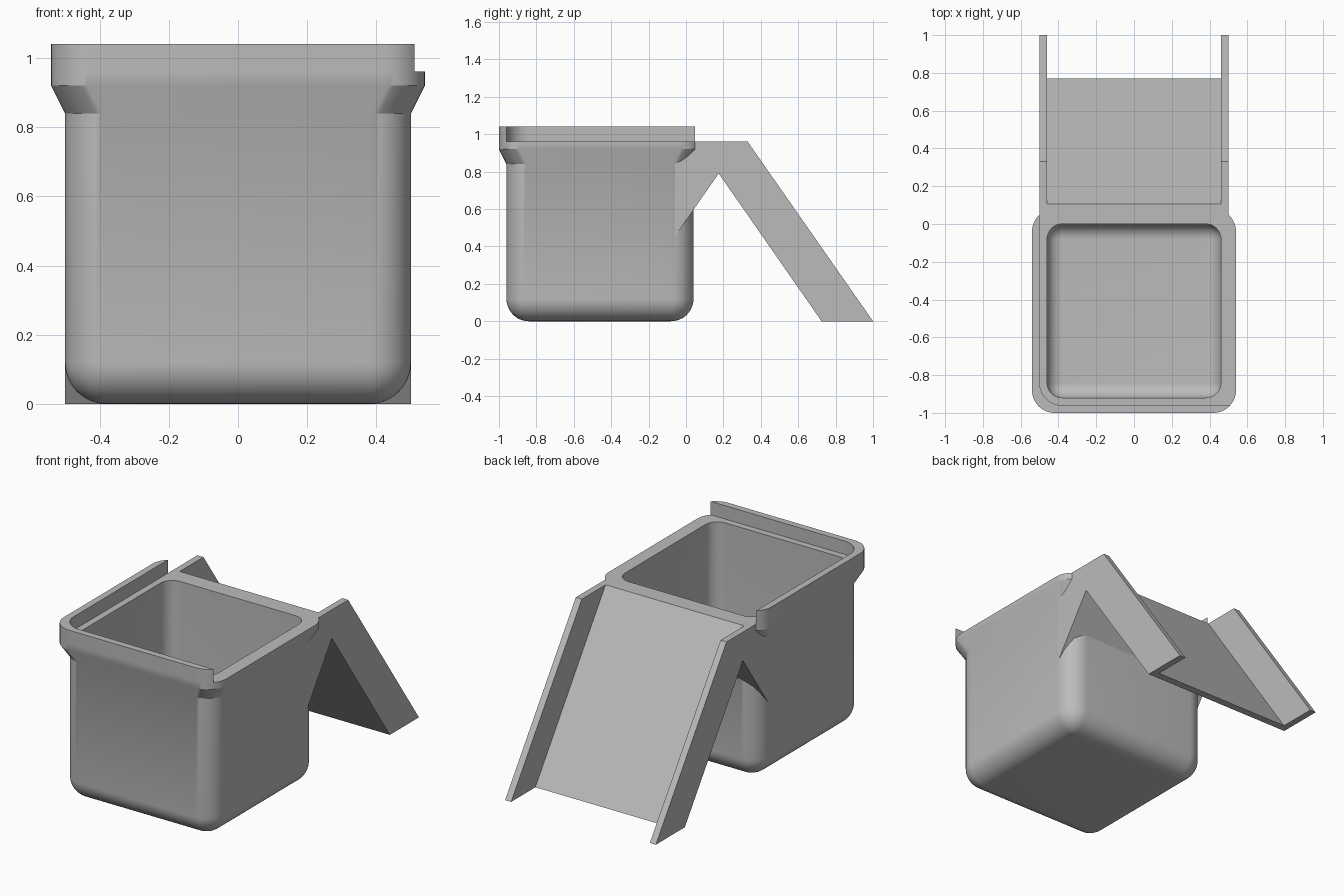
import bpy
import bmesh
from math import sin, cos, pi, radians, sqrt

cube = bpy.data.objects.get("Cube")
if cube:
    bpy.data.objects.remove(cube, do_unlink=True)

grey = bpy.data.materials.new("plain grey")
grey.use_nodes = True
COLOUR = (0.5, 0.5, 0.5, 1)
grey.diffuse_color = COLOUR
grey.node_tree.nodes["Principled BSDF"].inputs["Base Color"].default_value = COLOUR

MID = -0.46      # y of the tub's centre
STEPS = 12       # segments in each quarter round
RIM, ARM = 0.96, 0.04


def outline(half, radius):
    """Rounded square around the tub's centre, anticlockwise from +x."""
    c = half - radius
    points = []
    for quarter, (sx, sy) in enumerate(((1, 1), (-1, 1), (-1, -1), (1, -1))):
        for i in range(STEPS + 1):
            a = (quarter + i / STEPS) * pi / 2
            points.append((sx * c + radius * cos(a), MID + sy * c + radius * sin(a)))
    return points


def finish(name, bm):
    bmesh.ops.remove_doubles(bm, verts=bm.verts, dist=0.0001)
    bmesh.ops.recalc_face_normals(bm, faces=bm.faces)
    mesh = bpy.data.meshes.new(name)
    bm.to_mesh(mesh)
    bm.free()
    mesh.materials.append(grey)
    obj = bpy.data.objects.new(name, mesh)
    bpy.context.collection.objects.link(obj)
    bpy.ops.object.select_all(action="DESELECT")
    obj.select_set(True)
    bpy.context.view_layer.objects.active = obj
    bpy.ops.object.shade_smooth_by_angle(angle=radians(30))
    return obj


def loft(name, rings):
    """Skin a list of equal rings and cap both ends."""
    bm = bmesh.new()
    loops = [[bm.verts.new(p) for p in ring] for ring in rings]
    for a, b in zip(loops, loops[1:]):
        for i in range(len(a)):
            j = (i + 1) % len(a)
            bm.faces.new((a[i], a[j], b[j], b[i]))
    bm.faces.new(loops[0])
    bm.faces.new(loops[-1])
    return finish(name, bm)


def level(half, radius, z):
    return [(x, y, z) for x, y in outline(half, radius)]


def bowl(half, radius, floor):
    """Rings of a rounded bottom, from the floor up."""
    rings = []
    for i in range(STEPS + 1):
        a = i / STEPS * pi / 2
        inset = radius * (1 - sin(a))
        rings.append(level(half - inset, radius - inset, floor + radius * (1 - cos(a))))
    return rings


def side_prism(name, profile, x0, x1):
    return loft(name, [[(x, y, z) for y, z in profile] for x in (x0, x1)])


# Hollow tub: rounded bottom, flared collar, then down into the cavity
outside = bowl(0.5, 0.12, 0) + [level(0.5, 0.12, 0.84), level(0.54, 0.12, 0.92),
                                level(0.54, 0.12, RIM)]
inside = bowl(0.46, 0.08, 0.04) + [level(0.46, 0.08, RIM)]
loft("tub", outside + inside[::-1])

# Raised lip along the front and the right side
reach = 0.42 + sqrt(0.12 ** 2 - 0.08 ** 2)
outer = [(x, y) for x, y in outline(0.54, 0.12) if x < -0.5 or y < -0.96]
inner = outline(0.5, 0.12)[2 * (STEPS + 1):3 * (STEPS + 1)]
lip = [(-0.5, MID + reach)] + outer + [(reach, -0.96)] + inner[::-1]
loft("raised_lip", [[(x, y, z) for x, y in lip] for z in (RIM, 1.04)])

# Slide with its deck and sloping support, between the two side rails
SLOPE = 0.79 / 0.55


def support(y):
    return 0.79 - (0.175 - y) * SLOPE


underside = [(0.725, 0), (0.175, 0.79)]
side_prism("slide", [(0.02, support(0.02)), (0.02, RIM), (0.105, RIM), (0.77, 0)]
           + underside, ARM - 0.5, 0.5 - ARM)

# Side rails
rail = [(-0.06, support(-0.06)), (-0.06, RIM), (0.33, RIM), (1, 0)] + underside
for name, side in (("left_rail", 1), ("right_rail", -1)):
    side_prism(name, rail, side * (0.5 - ARM), side * 0.5)
